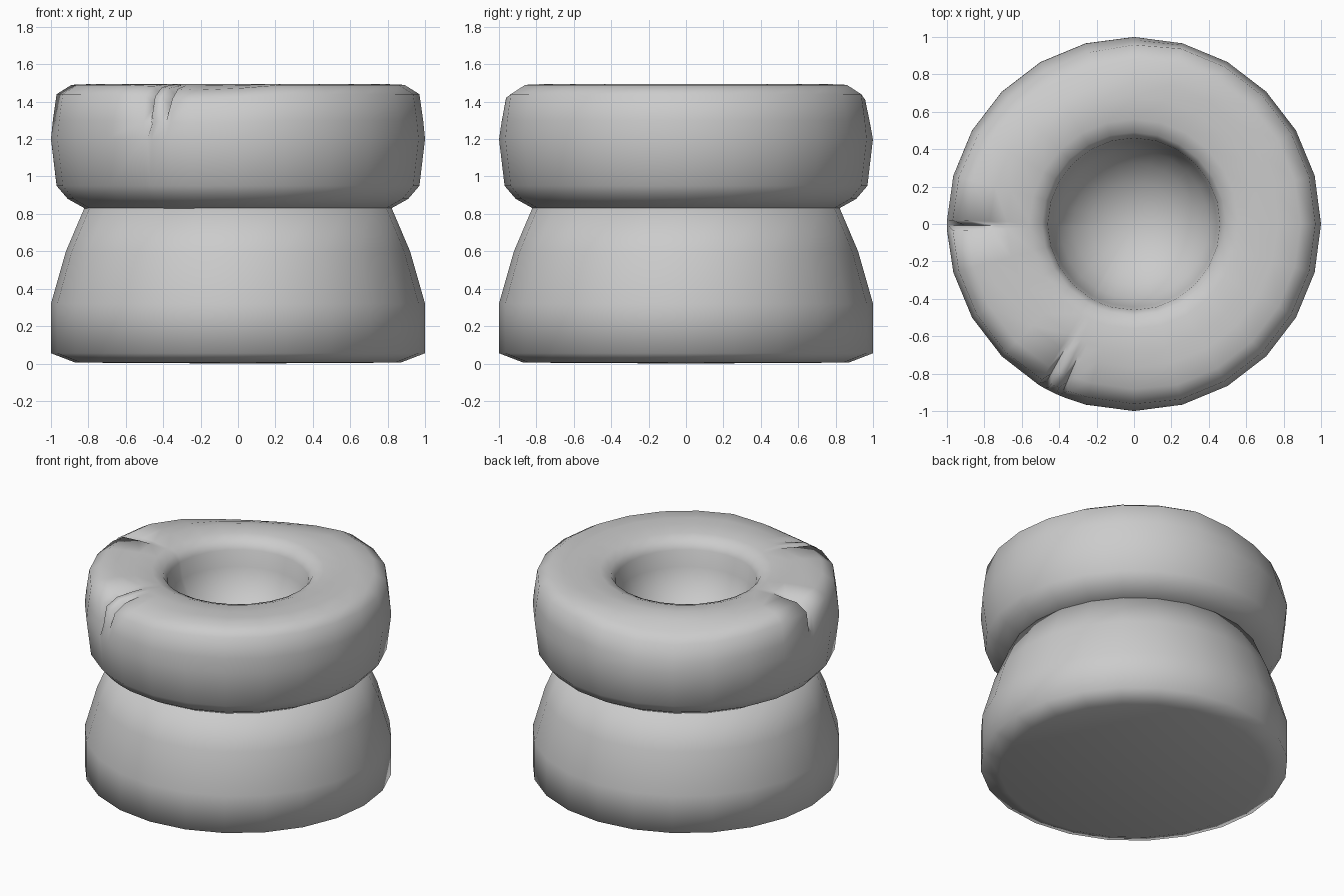
import bpy, bmesh, math

cube = bpy.data.objects.get("Cube")
if cube:
    bpy.data.objects.remove(cube, do_unlink=True)

grey = bpy.data.materials.new("stone_grey")
grey.use_nodes = True
GREY = (0.6, 0.6, 0.6, 1)
grey.diffuse_color = GREY
grey.node_tree.nodes["Principled BSDF"].inputs["Base Color"].default_value = GREY

# Cracks: angle, inner radius reached on top, lowest height reached on the side, depth
CRACKS = [(180.5, 0.76, 1.3, 0.07), (241, 0.7, 1.22, 0.05), (247, 0.78, 1.34, 0.04)]
HALF = 1.6
# Worn stretches of the upper edge: middle angle, half width, depth
DENTS = [(118, 42, 0.06), (258, 22, 0.03)]


def weather(r, z, angle):
    """Sink the upper edge at worn stretches and cracks."""
    if r < 0.7 or z < 1.19:
        return r, z
    edge = min(1, (r - 0.7) / 0.2) * min(1, (z - 1.19) / 0.22)
    for mid, half, depth in DENTS:
        d = abs(angle - mid) / half
        if d < 1:
            fall = depth * edge * math.cos(d * math.pi / 2)
            r, z = r - fall * 0.4, z - fall
    for mid, inner, low, depth in CRACKS:
        if abs(angle - mid) < 0.1 and r > inner and z > low:
            r, z = r - depth * edge, z - depth * edge
    return r, z


def lathe(name, profile, angles, shape=lambda r, z, a: (r, z)):
    bm = bmesh.new()
    rings = []
    for r, z in profile:
        if r == 0:
            rings.append([bm.verts.new((0, 0, z))] * len(angles))
            continue
        ring = []
        for a in angles:
            rr, zz = shape(r, z, a)
            t = math.radians(a)
            ring.append(bm.verts.new((rr * math.cos(t), rr * math.sin(t), zz)))
        rings.append(ring)
    n = len(angles)
    for lo, hi in zip(rings, rings[1:]):
        for i in range(n):
            j = (i + 1) % n
            bm.faces.new(dict.fromkeys((lo[i], lo[j], hi[j], hi[i])))
    bmesh.ops.recalc_face_normals(bm, faces=bm.faces)
    mesh = bpy.data.meshes.new(name)
    bm.to_mesh(mesh)
    bm.free()
    mesh.materials.append(grey)
    ob = bpy.data.objects.new(name, mesh)
    bpy.context.collection.objects.link(ob)
    bpy.ops.object.select_all(action="DESELECT")
    ob.select_set(True)
    bpy.context.view_layer.objects.active = ob
    bpy.ops.object.shade_smooth_by_angle(angle=math.radians(75))
    return ob


sides = [i * 15 for i in range(24)]

# Flared foot
lathe("base", [(0, 0), (0.87, 0.005), (1, 0.055), (1, 0.32), (0.92, 0.6),
               (0.82, 0.835), (0, 0.835)], sides)

# Thick ring with a round bowl sunk into it
bowl = [(0.46 * math.cos(t), 1.41 - 0.44 * math.sin(t))
        for t in (math.radians(15 * k) for k in range(6))]
rim = [(0, 0.83), (0.82, 0.83), (0.91, 0.88), (0.97, 0.95), (1, 1.2), (0.99, 1.3),
       (0.97, 1.44), (0.89, 1.49), (0.77, 1.495), (0.68, 1.495), (0.56, 1.485),
       (0.49, 1.46)] + bowl + [(0, 0.97)]
extra = [c[0] + d for c in CRACKS for d in (-HALF, 0, HALF)]
kept = [a for a in sides if all(abs(a - e) > 1 for e in extra)]
lathe("ring_with_bowl", rim, sorted(kept + extra), weather)
